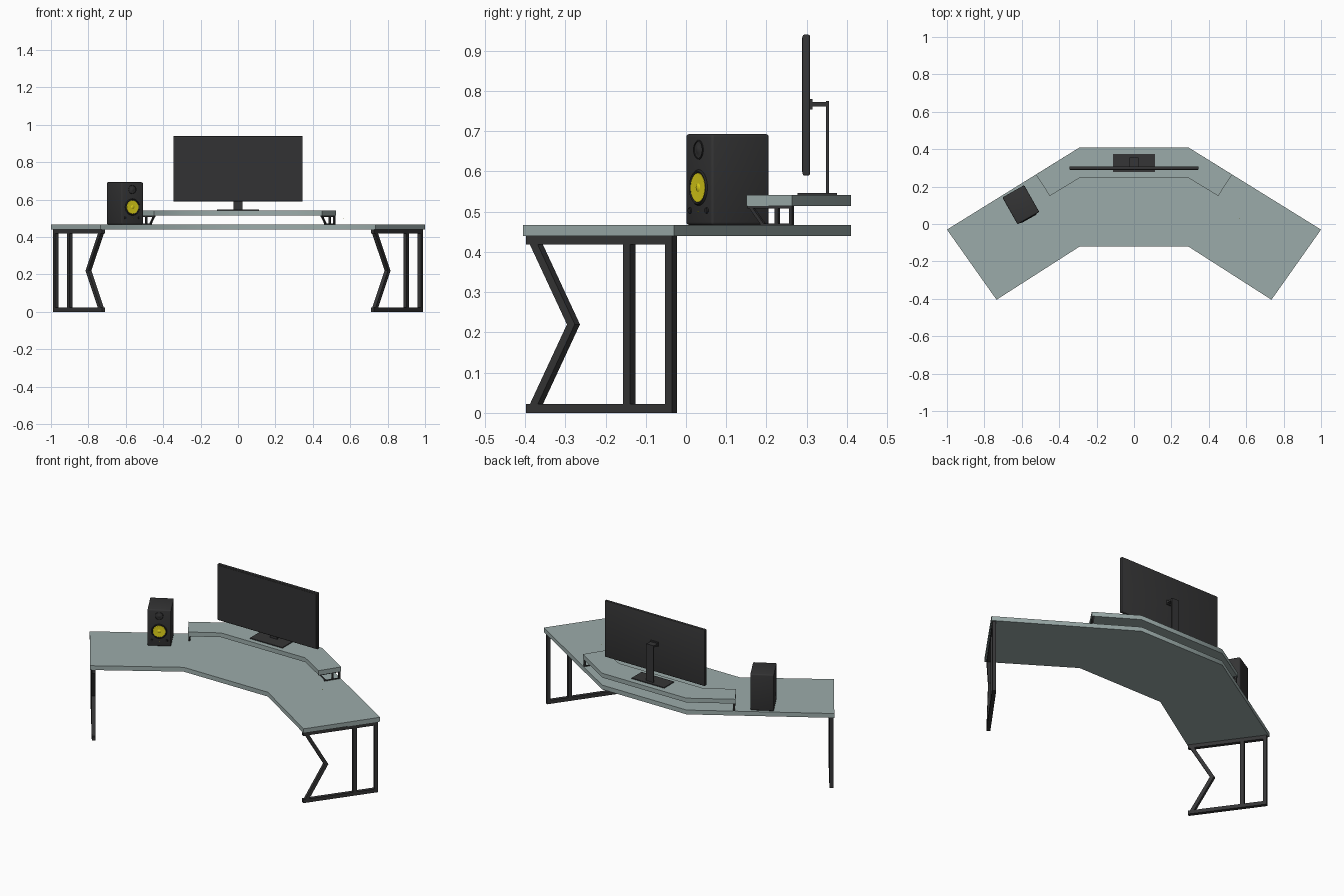
import bpy, bmesh, math
from mathutils import Matrix, Vector

if "Cube" in bpy.data.objects:
    bpy.data.objects.remove(bpy.data.objects["Cube"])


def mat(name, r, g, b):
    m = bpy.data.materials.new(name)
    m.diffuse_color = (r, g, b, 1)
    m.use_nodes = True
    m.node_tree.nodes["Principled BSDF"].inputs["Base Color"].default_value = m.diffuse_color
    return m


SAGE = mat("sage board", 0.33, 0.41, 0.40)
METAL = mat("dark metal", 0.036, 0.036, 0.037)
SCREEN = mat("screen grey", 0.032, 0.032, 0.033)
CASE = mat("speaker grey", 0.034, 0.034, 0.035)
RUBBER = mat("rubber black", 0.018, 0.018, 0.019)
YELLOW = mat("cone yellow", 0.75, 0.65, 0.01)


def finish(bm, name, material, matrix=None, smooth=None):
    if matrix is not None:
        bm.transform(matrix)
    bmesh.ops.recalc_face_normals(bm, faces=bm.faces)
    me = bpy.data.meshes.new(name)
    bm.to_mesh(me)
    bm.free()
    ob = bpy.data.objects.new(name, me)
    bpy.context.collection.objects.link(ob)
    me.materials.append(material)
    if smooth:
        bpy.ops.object.select_all(action='DESELECT')
        ob.select_set(True)
        bpy.context.view_layer.objects.active = ob
        bpy.ops.object.shade_smooth_by_angle(angle=math.radians(smooth))
    return ob


def slab(name, pts, z0, z1, material):
    """Flat outline in x,y pulled up from z0 to z1."""
    bm = bmesh.new()
    f = bm.faces.new([bm.verts.new((x, y, z0)) for x, y in pts])
    r = bmesh.ops.extrude_face_region(bm, geom=[f])
    bmesh.ops.translate(bm, vec=(0, 0, z1 - z0),
                        verts=[v for v in r["geom"] if isinstance(v, bmesh.types.BMVert)])
    return finish(bm, name, material, smooth=40)


def frame(name, polys, thick, matrix):
    """Flat bars drawn in a u,z plane, given a thickness."""
    bm = bmesh.new()
    for poly in polys:
        n = len(poly)
        a = [bm.verts.new((u, -thick / 2, z)) for u, z in poly]
        b = [bm.verts.new((u, thick / 2, z)) for u, z in poly]
        bm.faces.new(a)
        bm.faces.new(b[::-1])
        for i in range(n):
            j = (i + 1) % n
            bm.faces.new((a[i], b[i], b[j], a[j]))
    return finish(bm, name, METAL, matrix)


def bar(u0, u1, z0, z1):
    return [(u0, z0), (u1, z0), (u1, z1), (u0, z1)]


def box(name, center, size, material, matrix=None, bevel=0.0):
    bm = bmesh.new()
    bmesh.ops.create_cube(bm, size=1)
    bm.transform(Matrix.Translation(center) @ Matrix.Diagonal((*size, 1)))
    if bevel:
        bmesh.ops.bevel(bm, geom=list(bm.edges), offset=bevel, segments=3,
                        profile=0.5, affect='EDGES')
    return finish(bm, name, material, matrix, 35 if bevel else None)


def turned(name, profile, center, material, matrix, n=32):
    """Round part turned about its front-to-back axis; profile is (radius, y)."""
    bm = bmesh.new()
    vs = [bm.verts.new((r, y, 0)) for r, y in profile]
    es = [bm.edges.new(p) for p in zip(vs, vs[1:])]
    bmesh.ops.spin(bm, geom=vs + es, cent=(0, 0, 0), axis=(0, 1, 0),
                   angle=2 * math.pi, steps=n)
    bmesh.ops.remove_doubles(bm, verts=bm.verts, dist=1e-5)
    return finish(bm, name, material, matrix @ Matrix.Translation(center), 40)


def mirrored(half):
    return half + [(-x, y) for x, y in reversed(half)]


# Bent desk top and the raised shelf on its back edge
slab("desk_top", mirrored([(0.29, 0.41), (1.0, -0.03), (0.735, -0.405), (0.29, -0.12)]),
     0.44, 0.467, SAGE)
slab("monitor_shelf", mirrored([(0.29, 0.41), (0.525, 0.264), (0.45, 0.15), (0.29, 0.247)]),
     0.514, 0.541, SAGE)

# Legs with a bent front bar, and small shelf supports
H, L, T = 0.44, 0.224, 0.022
leg = [bar(-L, L, 0, T), bar(-L, L, H - T, H),
       bar(L - T, L, T, H - T), bar(0.074, 0.096, T, H - T),
       [(-L, H), (-L + 0.024, H), (-0.074, H / 2), (-0.098, H / 2)],
       [(-L, 0), (-0.098, H / 2), (-0.074, H / 2), (-L + 0.024, 0)]]
support = [bar(-0.066, 0.066, 0.508, 0.515), bar(-0.03, 0.066, 0.466, 0.471),
           bar(0.056, 0.066, 0.468, 0.512), bar(0.014, 0.024, 0.468, 0.512),
           [(-0.066, 0.514), (-0.055, 0.514), (-0.015, 0.466), (-0.026, 0.466)]]


def placed(x, y, dx, dy, side):
    turn = Matrix.Rotation(math.atan2(dy, dx), 4, 'Z')
    return Matrix.Diagonal((side, 1, 1, 1)) @ Matrix.Translation((x, y, 0)) @ turn


for side, word in ((1, "right"), (-1, "left")):
    frame("leg_" + word, leg, T, placed(0.85, -0.21, 0.585, 0.811, side))
    frame("shelf_support_" + word, support, 0.009,
          placed(0.481, 0.211, 0.546, 0.837, side))

# Monitor, stand and foot
box("monitor_body", (0, 0.299, 0.765), (0.69, 0.018, 0.35), METAL, bevel=0.004)
box("monitor_screen", (0, 0.2895, 0.766), (0.674, 0.003, 0.334), SCREEN)
box("stand_foot", (0, 0.326, 0.543), (0.224, 0.098, 0.006), METAL)
box("stand_column", (0, 0.352, 0.66), (0.05, 0.008, 0.23), METAL)
box("stand_arm", (0, 0.332, 0.767), (0.05, 0.046, 0.011), METAL)
box("mount_plate", (0, 0.311, 0.767), (0.05, 0.008, 0.026), METAL)

# Speaker, turned towards the seat
spk = Matrix.Translation((-0.605, 0.103, 0)) @ Matrix.Rotation(math.radians(29.5), 4, 'Z')
FY = -0.082
box("speaker_case", (0, 0, 0.58), (0.134, 0.165, 0.226), CASE, spk, bevel=0.007)
turned("woofer_ring", [(0.036, 0.001), (0.037, -0.003), (0.041, -0.005), (0.046, 0.001)],
       (0, FY, 0.56), RUBBER, spk)
turned("woofer_cone", [(0.0, -0.0015), (0.036, -0.003), (0.037, 0.001)],
       (0, FY, 0.56), YELLOW, spk)
turned("woofer_cap", [(0.0, -0.005), (0.008, -0.004), (0.012, -0.001)],
       (0, FY, 0.56), YELLOW, spk)
turned("tweeter_ring", [(0.02, 0.001), (0.021, -0.003), (0.024, -0.002), (0.025, 0.001)],
       (0, FY, 0.654), RUBBER, spk)
turned("tweeter_dome", [(0.0, -0.004), (0.008, -0.003), (0.012, -0.001), (0.02, -0.001)],
       (0, FY, 0.654), CASE, spk)
for i, x in enumerate((-0.042, 0.042)):
    turned("knob_%d" % (i + 1), [(0.0, -0.004), (0.007, -0.004), (0.008, 0.001)],
           (x, FY, 0.503), RUBBER, spk, 16)

# Small power lights
for side, word in ((-1, "left"), (1, "right")):
    bm = bmesh.new()
    bmesh.ops.create_uvsphere(bm, u_segments=10, v_segments=6, radius=0.002)
    finish(bm, "power_light_" + word, YELLOW,
           Matrix.Translation((side * 0.562, 0.03, 0.5)), 60)
